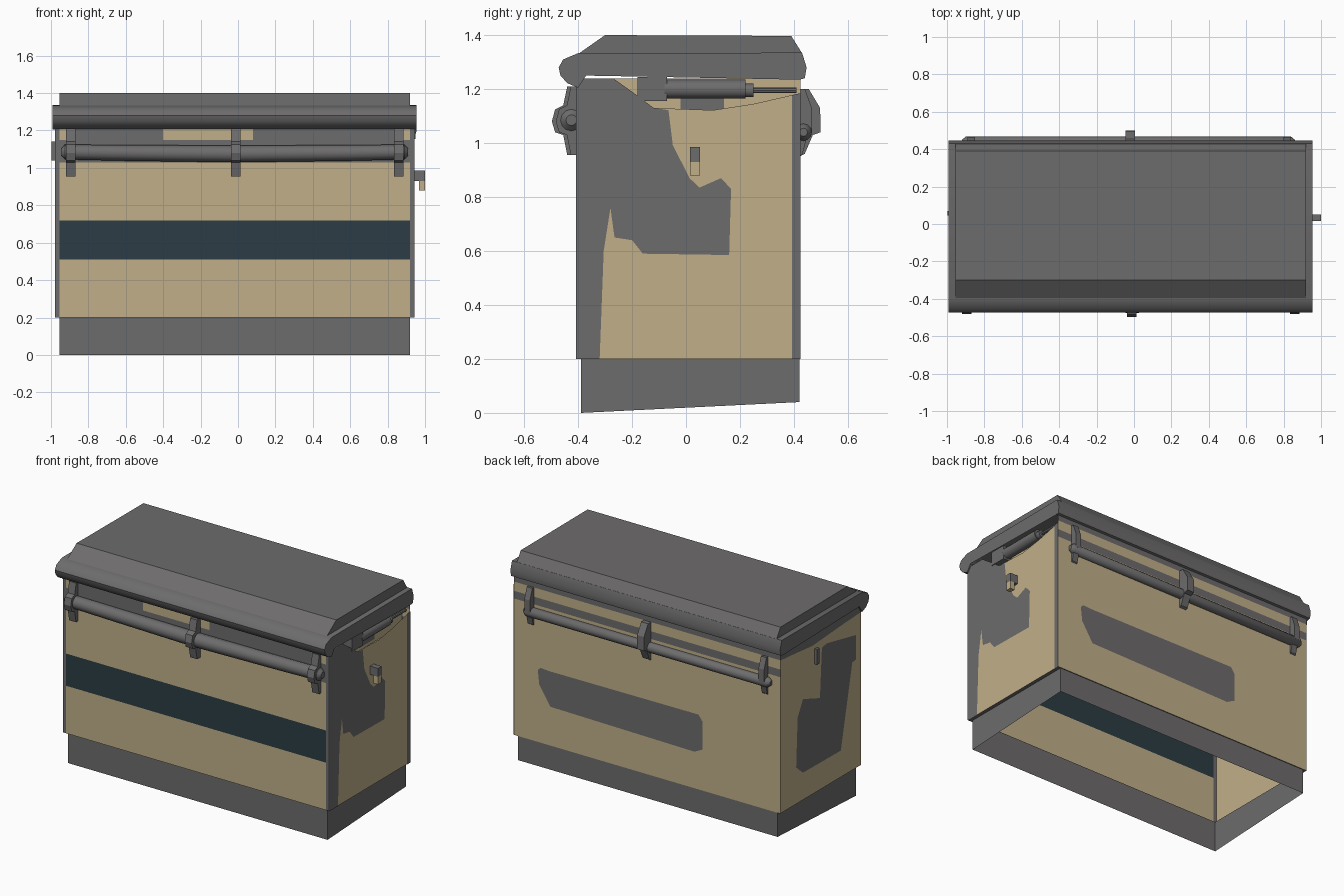
import bpy, bmesh, math
from mathutils import Vector

if "Cube" in bpy.data.objects:
    bpy.data.objects.remove(bpy.data.objects["Cube"])


def material(name, rgb):
    m = bpy.data.materials.new(name)
    m.diffuse_color = (*rgb, 1)
    m.use_nodes = True
    m.node_tree.nodes["Principled BSDF"].inputs["Base Color"].default_value = m.diffuse_color
    return m


TAN, GREY, TEAL = 0, 1, 2
MATS = [material("tan", (0.53, 0.43, 0.25)),
        material("grey", (0.155, 0.15, 0.15)),
        material("dark_teal", (0.025, 0.046, 0.058))]


def finish(name, bm, recalc=True, smooth=False):
    if recalc:
        bmesh.ops.recalc_face_normals(bm, faces=bm.faces)
    me = bpy.data.meshes.new(name)
    bm.to_mesh(me)
    bm.free()
    for m in MATS:
        me.materials.append(m)
    ob = bpy.data.objects.new(name, me)
    bpy.context.collection.objects.link(ob)
    if smooth:
        bpy.ops.object.select_all(action='DESELECT')
        ob.select_set(True)
        bpy.context.view_layer.objects.active = ob
        bpy.ops.object.shade_smooth_by_angle(angle=math.radians(40))
    return ob


def place(axis, c, u, z):
    return (c, u, z) if axis == 'X' else (u, c, z)


def outward(bm, axis, c):
    """Turn flat panel faces away from the middle of the model."""
    bm.normal_update()
    n = Vector(place(axis, c, 0, 0))
    for f in bm.faces:
        if f.normal.dot(n) < 0:
            f.normal_flip()


def panel(name, axis, c, pts, mat):
    """Flat outline on a vertical plane."""
    bm = bmesh.new()
    f = bm.faces.new([bm.verts.new(place(axis, c, u, z)) for u, z in pts])
    f.material_index = mat
    bmesh.ops.triangulate(bm, faces=[f])
    outward(bm, axis, c)
    return finish(name, bm, recalc=False)


def banded_wall(name, c, xs, zs, rule):
    """Front or back wall divided into a grid and coloured by a rule."""
    bm = bmesh.new()
    v = [[bm.verts.new((x, c, z)) for z in zs] for x in xs]
    for i in range(len(xs) - 1):
        for j in range(len(zs) - 1):
            f = bm.faces.new((v[i][j], v[i + 1][j], v[i + 1][j + 1], v[i][j + 1]))
            f.material_index = rule((xs[i] + xs[i + 1]) / 2, (zs[j] + zs[j + 1]) / 2)
    outward(bm, 'Y', c)
    return finish(name, bm, recalc=False)


def extrude_x(name, prof, x0, x1, mat=GREY, smooth=False, open_end=False):
    """Profile in y and z, swept along x with end caps."""
    bm = bmesh.new()
    a = [bm.verts.new((x0, y, z)) for y, z in prof]
    b = [bm.verts.new((x1, y, z)) for y, z in prof]
    n = len(prof)
    for i in range(n - 1 if open_end else n):
        bm.faces.new((a[i], a[(i + 1) % n], b[(i + 1) % n], b[i]))
    bm.faces.new(a)
    bm.faces.new(b)
    for f in bm.faces:
        f.material_index = mat
    return finish(name, bm, smooth=smooth)


def rod(name, axis, rings, sides=12):
    """Round bar along an axis; rings are (position, other centre, z, radius)."""
    bm = bmesh.new()
    loops = []
    for t, c, z, r in rings:
        loop = []
        for k in range(sides):
            a = 2 * math.pi * k / sides
            p, q = c + r * math.cos(a), z + r * math.sin(a)
            loop.append(bm.verts.new((t, p, q) if axis == 'X' else (p, t, q)))
        loops.append(loop)
    for l0, l1 in zip(loops, loops[1:]):
        for k in range(sides):
            bm.faces.new((l0[k], l0[(k + 1) % sides], l1[(k + 1) % sides], l1[k]))
    bm.faces.new(loops[0])
    bm.faces.new(loops[-1])
    for f in bm.faces:
        f.material_index = GREY
    return finish(name, bm, smooth=True)


def box(name, lo, hi, mat=GREY):
    return extrude_x(name, [(lo[1], lo[2]), (hi[1], lo[2]), (hi[1], hi[2]), (lo[1], hi[2])],
                     lo[0], hi[0], mat)


# Body extents
XL, XR, YF, YB, Z0, Z1 = -0.978, 0.943, -0.407, 0.425, 0.2, 1.24

# Open plinth with a slightly rising bottom edge and a small flange under the walls
bm = bmesh.new()
corners = [(-0.955, -0.39), (0.92, -0.39), (0.92, 0.42), (-0.955, 0.42)]
outer = [(XL, YF), (XR, YF), (XR, YB), (XL, YB)]
low = [bm.verts.new((x, y, 0.0 if y < 0 else 0.04)) for x, y in corners]
top = [bm.verts.new((x, y, Z0)) for x, y in corners]
rim = [bm.verts.new((x, y, Z0)) for x, y in outer]
for i in range(4):
    j = (i + 1) % 4
    bm.faces.new((low[i], low[j], top[j], top[i]))
    bm.faces.new((top[i], top[j], rim[j], rim[i]))
for f in bm.faces:
    f.material_index = GREY
finish("plinth", bm, recalc=False)


# Front wall: stripe, dark band behind the bar, dark edges
def front_rule(x, z):
    if x < -0.955 or x > 0.92:
        return GREY
    if 0.51 < z < 0.72:
        return TEAL
    if z > 1.15:
        return TAN if -0.4 < x < 0.08 or x < -0.92 or x > 0.84 else GREY
    return GREY if z > 1.03 else TAN


banded_wall("front_wall", YF, [XL, -0.955, -0.92, -0.4, 0.08, 0.84, 0.92, XR],
            [Z0, 0.51, 0.72, 1.03, 1.15, Z1], front_rule)

# Back wall with a dark band and a long dark plate
banded_wall("back_wall", YB, [XL, XR], [Z0, 1.09, 1.14, 1.2, Z1],
            lambda x, z: GREY if 1.09 < z < 1.14 or z > 1.2 else TAN)
panel("back_plate", 'Y', YB + 0.003,
      [(0.77, 0.67), (0.76, 0.58), (0.68, 0.455), (-0.36, 0.44), (-0.42, 0.47),
       (-0.42, 0.65), (-0.39, 0.69), (0.69, 0.685), (0.75, 0.69)], GREY)

# Right wall with curved top cutaway, and its dark areas
ARC = [(-0.02, 1.12), (-0.12, 1.13), (-0.2, 1.19), (-0.27, Z1)]
panel("right_wall", 'X', XR,
      [(YF, Z0), (YB, Z0), (YB, 1.185), (0.25, 1.145), (0.1, 1.122)] + ARC + [(YF, Z1)], TAN)
panel("right_dark_area", 'X', XR + 0.003,
      [(YF, Z0), (-0.32, Z0), (-0.305, 0.6), (-0.3, 0.75), (-0.28, 0.76), (-0.265, 0.65),
       (-0.2, 0.64), (-0.16, 0.59), (0.16, 0.585), (0.167, 0.83), (0.13, 0.87),
       (0.05, 0.835), (-0.01, 0.85), (-0.04, 0.92), (-0.065, 1.122)] + ARC[1:] + [(YF, Z1)], GREY)
panel("right_back_edge", 'X', XR + 0.003,
      [(0.393, Z0), (YB, Z0), (YB, 1.185), (0.393, 1.178)], GREY)

# Recess behind the cutaway with its small latch rod
panel("recess_panel", 'X', 0.885, [(-0.3, 1.08), (YB, 1.08), (YB, Z1), (-0.3, Z1)], TAN)
panel("recess_dark_area", 'X', 0.888, [(-0.02, 1.1), (0.14, 1.1), (0.14, 1.165), (-0.02, 1.165)], GREY)
box("latch_block", (0.885, -0.18, 1.155), (0.95, -0.07, 1.245))
rod("latch_rod", 'Y', [(-0.08, 0.92, 1.2, 0.035), (0.22, 0.92, 1.2, 0.035)])
rod("latch_collar", 'Y', [(0.21, 0.92, 1.195, 0.025), (0.25, 0.92, 1.195, 0.025)])
rod("latch_pin", 'Y', [(0.25, 0.92, 1.195, 0.01), (0.41, 0.92, 1.195, 0.01)], 8)

# Left wall with its dark areas
panel("left_wall", 'X', XL, [(YF, Z0), (YB, Z0), (YB, Z1), (YF, Z1)], TAN)
panel("left_dark_area", 'X', XL - 0.003,
      [(0.25, 0.76), (0.265, 0.44), (0.195, 0.38), (-0.195, 0.375), (-0.215, 0.6), (-0.215, 0.89),
       (-0.35, 0.91), (-0.35, 1.07), (-0.05, 1.13), (0.0, 1.12), (0.02, 0.8), (0.195, 0.86)], GREY)
panel("left_top_band", 'X', XL - 0.003,
      [(YF, 1.2), (-0.2, 1.19), (0.1, 1.17), (0.3, 1.19), (YB, 1.2), (YB, Z1), (YF, Z1)], GREY)

# Side pegs
box("right_peg_top", (XR, 0.015, 0.93), (1.0, 0.052, 0.985))
box("right_peg_bottom", (XR + 0.025, 0.015, 0.88), (1.0, 0.052, 0.93), TAN)
box("left_peg", (-0.996, 0.045, 1.04), (XL, 0.07, 1.14))

# Lid: rolled rim and raised crown
extrude_x("lid_rim",
          [(-0.37, 1.25), (-0.4, 1.205), (-0.44, 1.222), (-0.465, 1.25), (-0.472, 1.28),
           (-0.455, 1.31), (-0.4, 1.333), (0.43, 1.335), (0.447, 1.28), (0.44, 1.24),
           (0.42, 1.235)], -0.992, 0.955, smooth=True, open_end=True)
extrude_x("lid_crown", [(-0.4, 1.33), (-0.3, 1.4), (0.39, 1.397), (0.43, 1.333)],
          -0.955, 0.92, open_end=True)

# Front bar and brackets
rod("front_bar", 'X', [(-0.945, -0.425, 1.085, 0.02), (-0.925, -0.425, 1.085, 0.04),
                       (-0.6, -0.425, 1.08, 0.042), (-0.01, -0.43, 1.075, 0.045),
                       (0.6, -0.425, 1.08, 0.042), (0.89, -0.425, 1.085, 0.04),
                       (0.91, -0.425, 1.085, 0.02)])
FRONT = [(-0.4, 0.955), (-0.44, 0.955), (-0.455, 1.03), (-0.485, 1.04), (-0.497, 1.08),
         (-0.485, 1.125), (-0.455, 1.14), (-0.44, 1.21), (-0.4, 1.21)]
for name, x, s in (("left", -0.895, 0.97), ("middle", -0.012, 1.0), ("right", 0.86, 0.97)):
    extrude_x("front_bracket_" + name, [(y * s, z) for y, z in FRONT], x - 0.025, x + 0.025)

# Back bar and brackets
rod("back_bar", 'X', [(-0.92, 0.435, 1.04, 0.015), (-0.9, 0.435, 1.04, 0.032),
                      (0.84, 0.435, 1.04, 0.032), (0.86, 0.435, 1.04, 0.015)])
BACK = [(0.42, 0.95), (0.44, 0.96), (0.47, 1.03), (0.499, 1.04), (0.497, 1.13),
        (0.455, 1.2), (0.42, 1.2)]
extrude_x("back_bracket_middle", BACK, -0.045, 0.005)
for name, x in (("left", -0.87), ("right", 0.82)):
    extrude_x("back_bracket_" + name, [(0.42 + (y - 0.42) * 0.6, z) for y, z in BACK],
              x - 0.02, x + 0.02)
